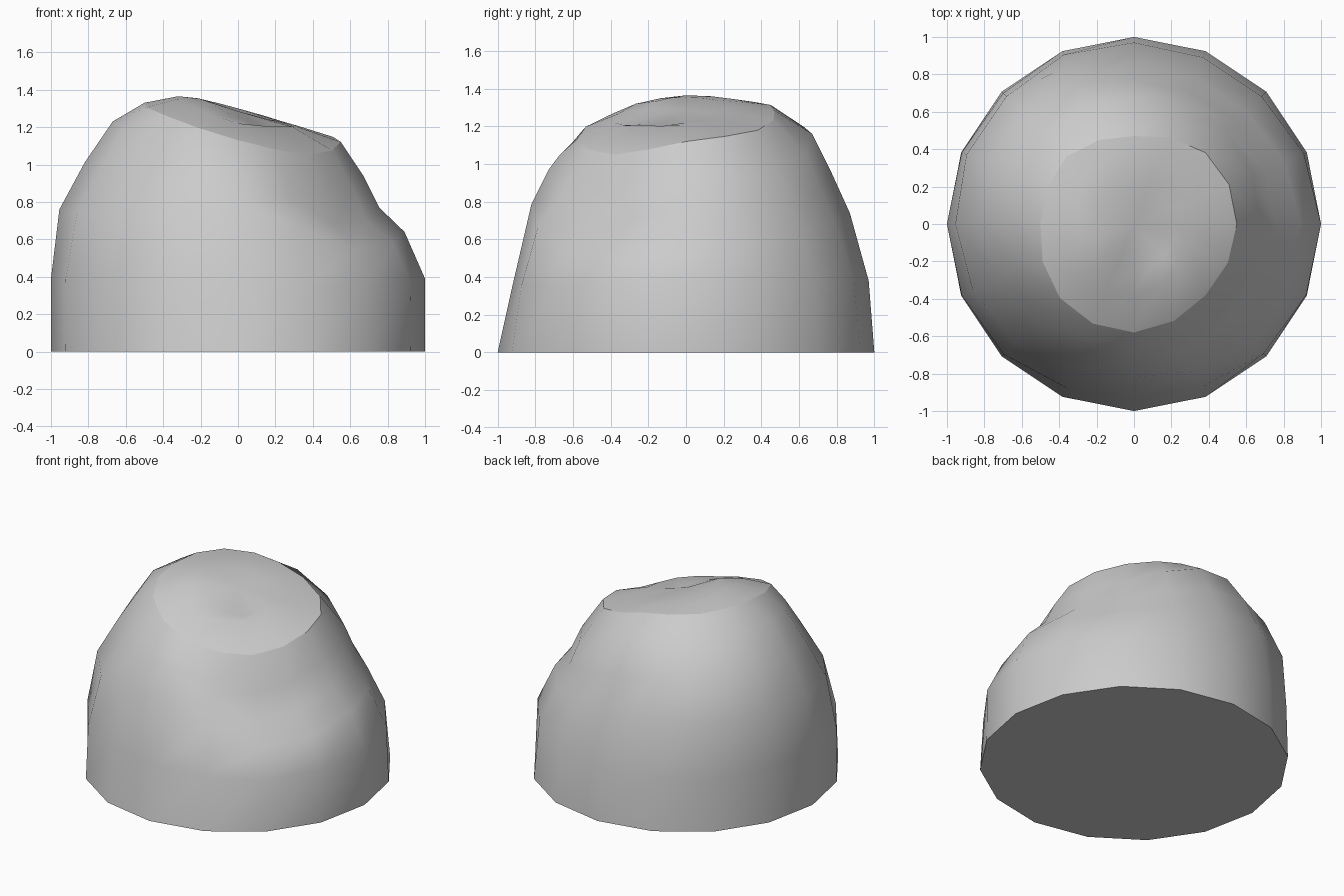
import bpy, bmesh, math

if "Cube" in bpy.data.objects:
    bpy.data.objects.remove(bpy.data.objects["Cube"])

N = 16
RIM = 5  # ring index of the crisp crown edge
# (radius, height) rings from foot to crown, one profile every 45 degrees from +x
PROFILES = [
    [(1, 0), (1, .39), (.89, .64), (.755, .77), (.67, .94), (.55, 1.12), (.31, 1.205), (.22, 1.22)],
    [(1, 0), (.965, .40), (.85, .65), (.77, .79), (.70, .96), (.54, 1.18), (.36, 1.225), (.22, 1.245)],
    [(1, 0), (.97, .38), (.87, .74), (.77, .96), (.67, 1.16), (.47, 1.285), (.36, 1.30), (.22, 1.30)],
    [(1, 0), (.99, .38), (.965, .75), (.85, 1.01), (.69, 1.21), (.51, 1.33), (.36, 1.345), (.22, 1.34)],
    [(1, 0), (1, .39), (.955, .76), (.82, 1.01), (.67, 1.23), (.50, 1.33), (.32, 1.365), (.22, 1.355)],
    [(1, 0), (.985, .38), (.90, .73), (.755, .98), (.65, 1.15), (.56, 1.265), (.38, 1.32), (.22, 1.335)],
    [(1, 0), (.92, .36), (.82, .79), (.73, .97), (.67, 1.05), (.58, 1.13), (.38, 1.22), (.24, 1.245)],
    [(1, 0), (.98, .36), (.89, .55), (.73, .68), (.66, .84), (.54, 1.05), (.33, 1.205), (.24, 1.19)],
]


def sample(i, ring):
    """Radius and height of side i, with smooth midpoints between profiles."""
    p = [PROFILES[(i // 2 + k) % 8][ring] for k in (-1, 0, 1, 2)]
    if i % 2 == 0:
        return p[1]
    return [(9 * (p[1][c] + p[2][c]) - p[0][c] - p[3][c]) / 16 for c in (0, 1)]


bm = bmesh.new()
rings = []
for ring in range(len(PROFILES[0])):
    row = []
    for i in range(N):
        r, z = sample(i, ring)
        a = 2 * math.pi * i / N
        row.append(bm.verts.new((r * math.cos(a), r * math.sin(a), z)))
    rings.append(row)

# flanks and sloping crown
for low, high in zip(rings, rings[1:]):
    for i in range(N):
        j = (i + 1) % N
        bm.faces.new((low[i], low[j], high[j], high[i]))

# crown centre and flat underside
top = bm.verts.new((0, 0, 1.285))
for i in range(N):
    bm.faces.new((rings[-1][i], rings[-1][(i + 1) % N], top))
bm.faces.new(rings[0][::-1])
bmesh.ops.recalc_face_normals(bm, faces=bm.faces)

mesh = bpy.data.meshes.new("boulder")
bm.to_mesh(mesh)
bm.free()
boulder = bpy.data.objects.new("boulder", mesh)
bpy.context.collection.objects.link(boulder)
bpy.context.view_layer.objects.active = boulder
boulder.select_set(True)
bpy.ops.object.shade_smooth_by_angle(angle=math.radians(40))

# crisp edge around the crown
for e in mesh.edges:
    if all(v // N == RIM for v in e.vertices):
        e.use_edge_sharp = True
